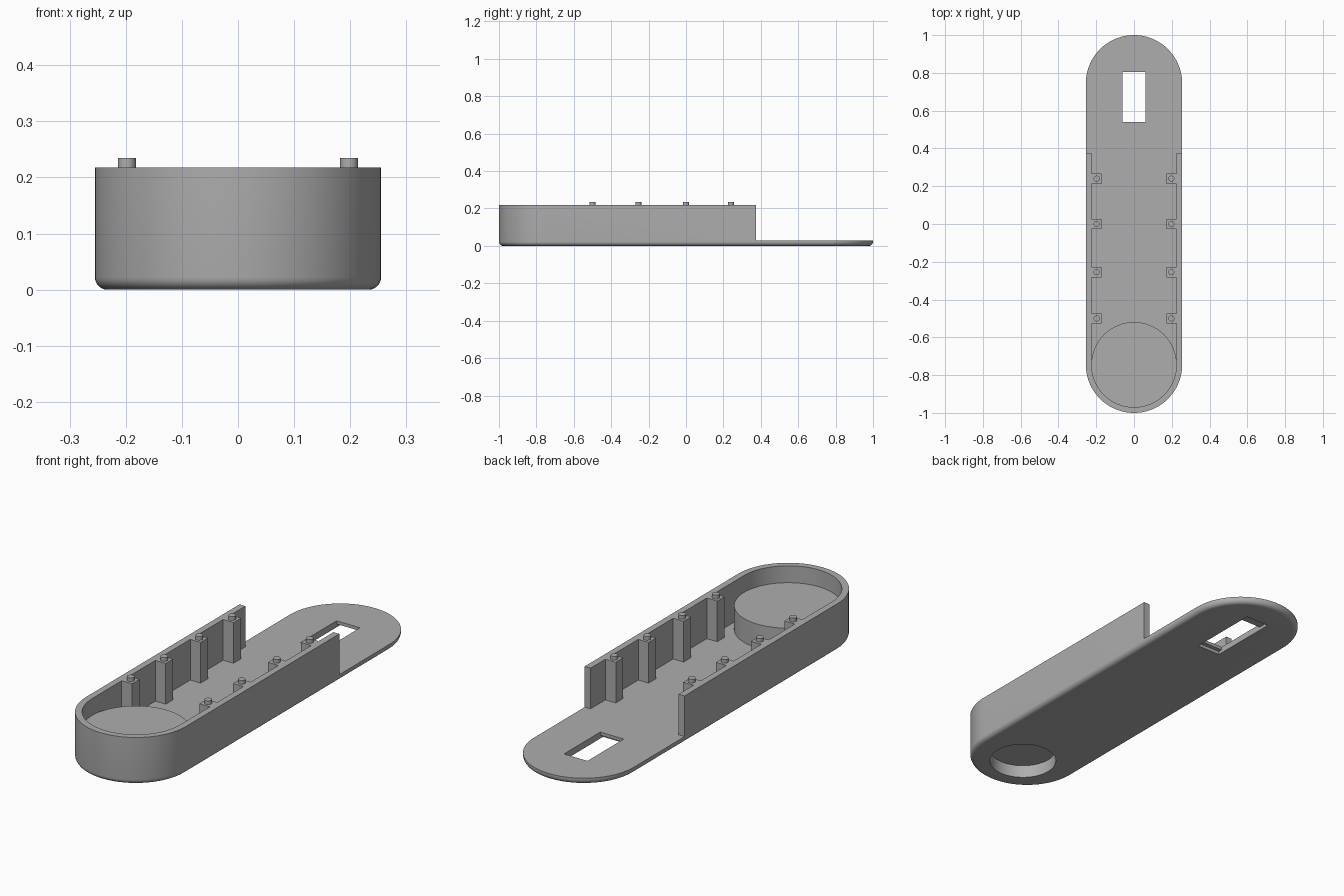
import bpy, bmesh, math

if "Cube" in bpy.data.objects:
    bpy.data.objects.remove(bpy.data.objects["Cube"])

R, CY = 0.255, 0.745          # end radius and end-centre distance
WALL, FLOOR, TOP = 0.03, 0.03, 0.218

grey = bpy.data.materials.new("plain grey")
grey.diffuse_color = (0.42, 0.42, 0.42, 1)
grey.use_nodes = True
grey.node_tree.nodes["Principled BSDF"].inputs["Base Color"].default_value = grey.diffuse_color


def stadium(r, n=40):
    """Rounded-end outline of radius r."""
    pts = []
    for start, cy in ((0, CY), (math.pi, -CY)):
        for i in range(n + 1):
            a = start + math.pi * i / n
            pts.append((r * math.cos(a), cy + r * math.sin(a)))
    return pts


def circle(r, cx, cy, n=64):
    return [(cx + r * math.cos(2 * math.pi * i / n),
             cy + r * math.sin(2 * math.pi * i / n)) for i in range(n)]


def rect(x0, x1, y0, y1):
    return [(x0, y0), (x1, y0), (x1, y1), (x0, y1)]


def loft(name, layers):
    """Closed solid through a stack of (outline, z) layers."""
    bm = bmesh.new()
    rings = [[bm.verts.new((x, y, z)) for x, y in pts] for pts, z in layers]
    for a, b in zip(rings, rings[1:]):
        for i in range(len(a)):
            j = (i + 1) % len(a)
            bm.faces.new((a[i], a[j], b[j], b[i]))
    bm.faces.new(rings[0][::-1])
    bm.faces.new(rings[-1])
    bmesh.ops.recalc_face_normals(bm, faces=bm.faces)
    me = bpy.data.meshes.new(name)
    bm.to_mesh(me)
    bm.free()
    me.materials.append(grey)
    ob = bpy.data.objects.new(name, me)
    bpy.context.collection.objects.link(ob)
    return ob


def prism(name, pts, z0, z1):
    return loft(name, [(pts, z0), (pts, z1)])


def smooth(ob):
    bpy.ops.object.select_all(action='DESELECT')
    ob.select_set(True)
    bpy.context.view_layer.objects.active = ob
    bpy.ops.object.shade_smooth_by_angle(angle=math.radians(30))


def combine(target, tool, op):
    m = target.modifiers.new(op, 'BOOLEAN')
    m.operation, m.solver, m.object = op, 'EXACT', tool
    bpy.context.view_layer.objects.active = target
    bpy.ops.object.modifier_apply(modifier=m.name)
    bpy.data.objects.remove(tool)


# Tray shell with a rounded lower edge
F = 0.022
layers = []
for k in range(7):
    a = math.pi / 2 * k / 6
    layers.append((stadium(R - F + F * math.sin(a)), F - F * math.cos(a)))
layers.append((stadium(R), TOP))
tray = loft("tray", layers)

# Hollow inside, and the open low tongue at the back
combine(tray, prism("cavity", stadium(R - WALL), FLOOR, 0.4), 'DIFFERENCE')
combine(tray, prism("tongue_cut", rect(-0.5, 0.5, 0.375, 1.2), FLOOR, 0.4), 'DIFFERENCE')

# Round drum in the front end
combine(tray, prism("drum", circle(R - WALL + 0.0008, 0, -CY), 0.015, 0.14), 'UNION')

# Support posts along both walls, each with a locating pin
for y in (-0.5, -0.255, 0.0, 0.24):
    for s in (-1, 1):
        xs = sorted((s * 0.172, s * 0.24))
        combine(tray, prism("post", rect(*xs, y - 0.027, y + 0.027), 0.015, TOP), 'UNION')
        smooth(prism("pin", circle(0.016, s * 0.198, y, 24), TOP - 0.01, 0.235))

# Round recess underneath the drum
combine(tray, prism("recess", circle(0.148, 0, -0.775), -0.1, 0.06), 'DIFFERENCE')

# Slot through the tongue with a stepped lower opening
combine(tray, prism("slot", rect(-0.06, 0.06, 0.54, 0.805), -0.1, 0.1), 'DIFFERENCE')
combine(tray, prism("slot_step", rect(-0.06, 0.06, 0.52, 0.86), -0.1, 0.015), 'DIFFERENCE')
smooth(tray)
